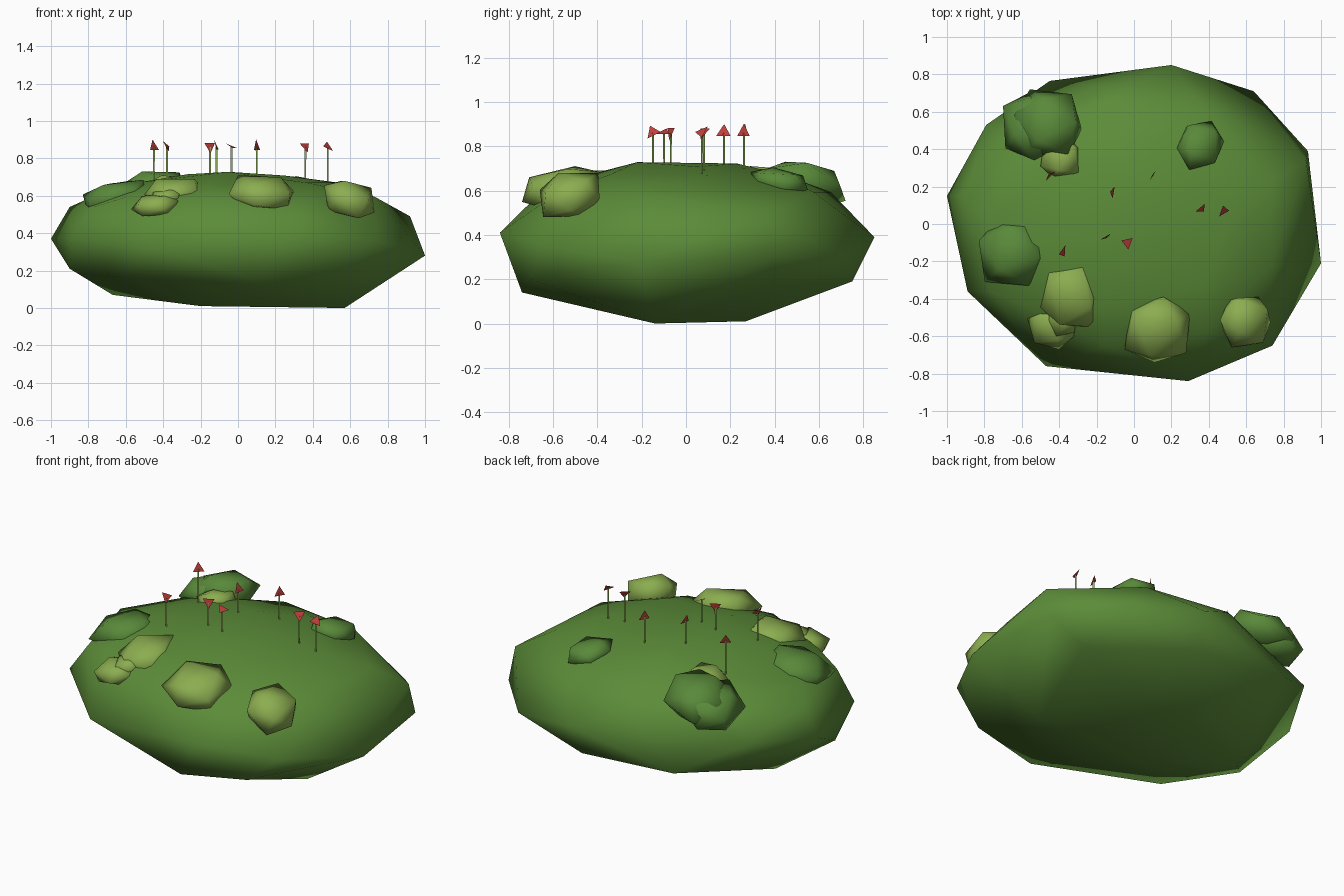
import bpy, bmesh, random
from math import sin, cos, pi, sqrt, radians, copysign
from mathutils import Vector, Matrix, Euler

if "Cube" in bpy.data.objects:
    bpy.data.objects.remove(bpy.data.objects["Cube"], do_unlink=True)

random.seed(4)


def material(name, red, green, blue):
    mat = bpy.data.materials.new(name)
    mat.use_nodes = True
    colour = (red, green, blue, 1)
    mat.diffuse_color = colour
    mat.node_tree.nodes["Principled BSDF"].inputs["Base Color"].default_value = colour
    return mat


grass_green = material("grass green", .105, .26, .04)
leaf_green = material("leaf green", .1, .25, .042)
light_green = material("light green", .26, .42, .08)
petal_red = material("petal red", .52, .05, .045)


def finish(bm, name, mat, smooth=True):
    bmesh.ops.recalc_face_normals(bm, faces=bm.faces[:])
    for face in bm.faces:
        face.smooth = smooth
    mesh = bpy.data.meshes.new(name)
    bm.to_mesh(mesh)
    bm.free()
    mesh.materials.append(mat)
    obj = bpy.data.objects.new(name, mesh)
    bpy.context.scene.collection.objects.link(obj)


# Mound: convex shell through an uneven rim, dome rings and the underside
MIDDLE = .365
DEPTH = .85


def dome_height(x, y):
    return MIDDLE * (1 + sqrt(max(0, 1 - x * x - (y / DEPTH) ** 2)))


def dome_ring(radius, count, phase):
    points = []
    for i in range(count):
        angle = 2 * pi * (i + phase) / count
        x, y = radius * cos(angle), radius * DEPTH * sin(angle)
        points.append((x, y, dome_height(x, y)))
    return points


rim = [(-1, .15, .37), (-.79, .53, .42), (-.45, .765, .24), (.2, .85, .39),
       (.64, .71, .3), (.93, .39, .3), (1, -.21, .28), (.74, -.65, .36),
       (.29, -.84, .41), (-.47, -.76, .325), (-.89, -.36, .37)]
shoulder = [(.92, .34, .49), (-.9, .15, .54), (-.77, -.36, .54), (-.15, .73, .49)]
lower_side = [(.13, -.74, .14), (.54, -.7, .2), (-.615, -.5, .18), (-.9, -.16, .21),
              (.18, .75, .19), (-.5, .55, .2), (.7, .4, .17)]
underside = [(.57, -.14, 0), (-.2, .27, .015), (-.2, -.14, .01),
             (-.67, .09, .07), (.2, .27, .01)]
crown = [(-.05, -.22, .728), (-.05, .23, .722), (.25, .05, .708), (-.27, 0, .715)]
shell = (rim + shoulder + lower_side + underside + crown
         + dome_ring(.78, 9, .5) + dome_ring(.55, 6, .2))
bm = bmesh.new()
for point in shell:
    bm.verts.new(point)
bmesh.ops.convex_hull(bm, input=bm.verts[:])
bmesh.ops.delete(bm, geom=[v for v in bm.verts if not v.link_faces], context="VERTS")
finish(bm, "grassy_mound", grass_green)


# Bushes: blocky lumps leaning down the slope, each filling the box between two corners
def bush(name, mat, low, high):
    bm = bmesh.new()
    bmesh.ops.create_icosphere(bm, subdivisions=1, radius=1)
    spin = Euler([random.uniform(0, pi) for _ in range(3)]).to_matrix()
    downhill = (Vector(low) + Vector(high)).xy.normalized()
    for vert in bm.verts:
        co = spin @ vert.co * random.uniform(.95, 1.15)
        vert.co = [copysign(abs(c) ** .75, c) for c in co]
        vert.co.z -= .35 * vert.co.xy.dot(downhill)
    for axis in range(3):
        values = [v.co[axis] for v in bm.verts]
        start, span = min(values), max(values) - min(values)
        for vert in bm.verts:
            share = (vert.co[axis] - start) / span
            vert.co[axis] = low[axis] + share * (high[axis] - low[axis])
    finish(bm, name, mat)


bush("back_bush_top", leaf_green, (-.64, .37, .53), (-.28, .72, .73))
bush("back_bush_left", leaf_green, (-.7, .34, .48), (-.4, .7, .7))
bush("back_bush_small", light_green, (-.5, .24, .58), (-.29, .47, .71))
bush("right_back_bush", leaf_green, (.23, .29, .58), (.48, .55, .705))
bush("left_bush", leaf_green, (-.83, -.33, .5), (-.48, .02, .685))
bush("front_bush_upper", light_green, (-.5, -.55, .55), (-.18, -.21, .69))
bush("front_bush_lower", light_green, (-.57, -.67, .49), (-.32, -.43, .62))
bush("front_bush_inner", light_green, (-.46, -.6, .53), (-.3, -.42, .64))
bush("front_bush_middle", light_green, (-.05, -.74, .52), (.3, -.39, .71))
bush("front_bush_right", light_green, (.46, -.66, .48), (.73, -.39, .68))


# Flowers: a thin three-sided stem with one tilted triangular petal
def flower(index, x, y, tilt, yaw, roll):
    bm = bmesh.new()
    base, top = dome_height(x, y) - .04, .86
    bmesh.ops.create_cone(bm, cap_ends=True, segments=3, radius1=.005, radius2=.006,
                          depth=top - base,
                          matrix=Matrix.Translation((x, y, (base + top) / 2)))
    finish(bm, f"flower_stem_{index}", light_green, smooth=False)
    bm = bmesh.new()
    turn = Euler((radians(tilt), 0, radians(yaw))).to_matrix()
    corners = []
    for i in range(3):
        angle = radians(roll + 120 * i)
        corners.append(turn @ Vector((.038 * sin(angle), .038 * cos(angle), 0)))
    bm.faces.new([bm.verts.new(c + Vector((x, y, .864))) for c in corners])
    finish(bm, f"flower_petal_{index}", petal_red, smooth=False)


flowers = [(-.45, .26, 75, 45, 0), (-.38, -.15, 60, 70, 90), (-.15, -.07, 80, 30, 60),
           (-.115, .17, 70, 80, 0), (-.035, -.1, 25, 70, 0), (.1, .26, 85, 60, 0),
           (.36, .08, 60, 40, 60), (.48, .07, 50, 50, 30)]
for index, spec in enumerate(flowers, 1):
    flower(index, *spec)
